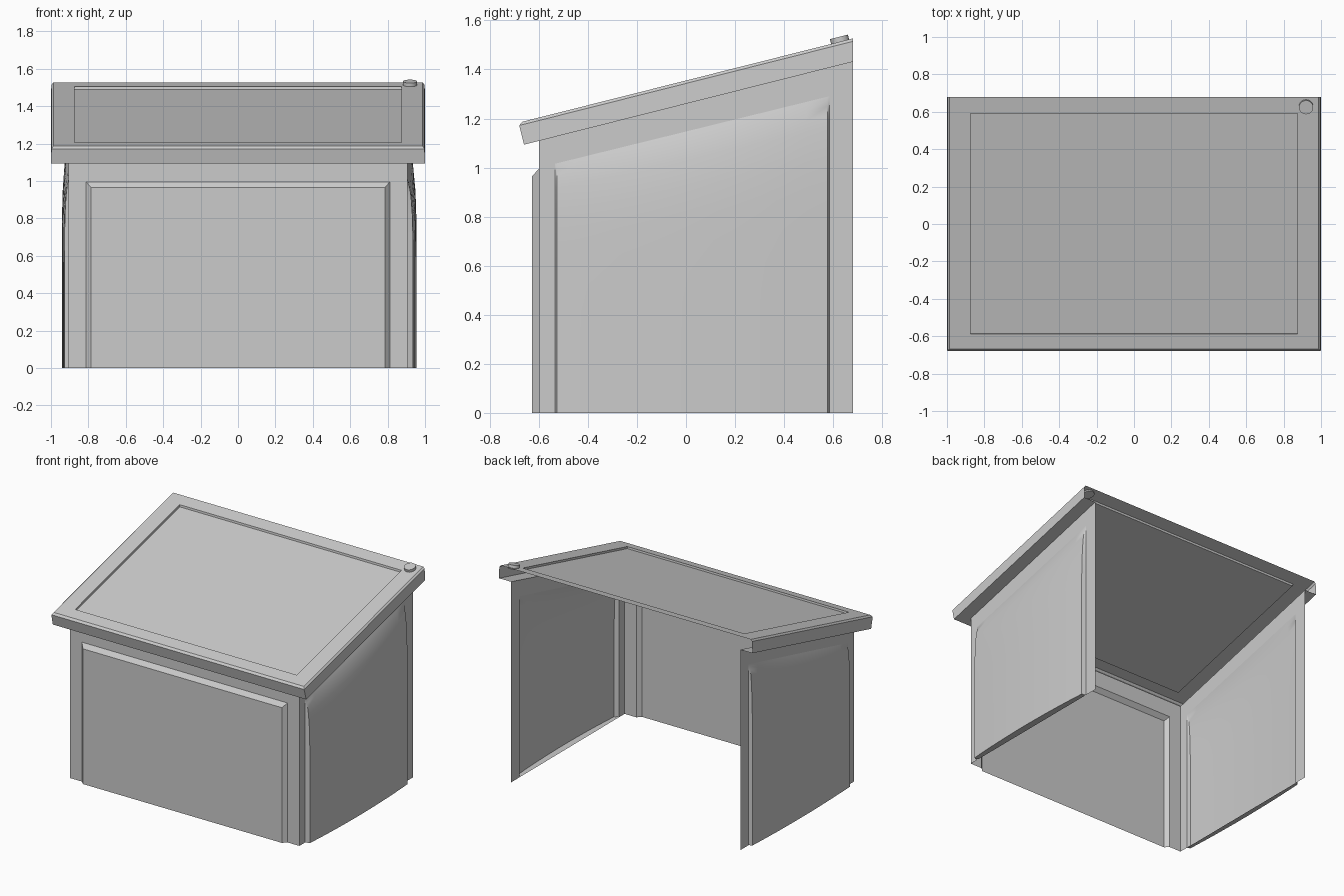
import bpy, bmesh, math
from mathutils import Vector, Matrix

if "Cube" in bpy.data.objects:
    bpy.data.objects.remove(bpy.data.objects["Cube"])

SLOPE = 0.252
WX, WF, BACK, LIP = 0.905, -0.60, 0.68, -0.095


def roof_z(y, dz=0.0):
    return 1.355 + SLOPE * y + dz


def strips(bm, rings, closed=False):
    """Bridge consecutive point rings; returns the last ring's vertices."""
    vs = [[bm.verts.new(p) for p in r] for r in rings]
    n = len(rings[0])
    for a, b in zip(vs, vs[1:]):
        for i in range(n if closed else n - 1):
            j = (i + 1) % n
            bm.faces.new((a[i], a[j], b[j], b[i]))
    return vs[-1]


def finish(bm, name, outward, angle=30):
    bmesh.ops.remove_doubles(bm, verts=bm.verts, dist=0.0005)
    bmesh.ops.recalc_face_normals(bm, faces=bm.faces)
    if sum(f.normal.dot(Vector(outward)) * f.calc_area() for f in bm.faces) < 0:
        bmesh.ops.reverse_faces(bm, faces=bm.faces)
    me = bpy.data.meshes.new(name)
    bm.to_mesh(me)
    bm.free()
    ob = bpy.data.objects.new(name, me)
    bpy.context.collection.objects.link(ob)
    bpy.ops.object.select_all(action='DESELECT')
    bpy.context.view_layer.objects.active = ob
    ob.select_set(True)
    bpy.ops.object.shade_smooth_by_angle(angle=math.radians(angle))
    return ob


# Roof: soffit, lip and top edge on three sides, then recessed top panel
def roof_ring(hx, yf, yb, dz):
    return [(x, y, roof_z(y, dz)) for x, y in
            ((-hx, yb), (-hx, yf), (hx, yf), (hx, yb))]


bm = bmesh.new()
strips(bm, [roof_ring(WX, WF, BACK, LIP), roof_ring(1.0, -0.66, BACK, LIP),
            roof_ring(0.998, -0.68, BACK, -0.012), roof_ring(0.987, -0.668, BACK, 0)])
last = strips(bm, [roof_ring(0.987, -0.668, BACK, 0), roof_ring(0.875, -0.587, 0.592, 0),
                   roof_ring(0.873, -0.585, 0.59, -0.014)], closed=True)
bm.faces.new(last)
finish(bm, "roof", (0, 0, 1))


# Front wall with a raised, bevelled panel
def front_ring(hx, y, top):
    return [(-hx, y, 0), (-hx, y, top), (hx, y, top), (hx, y, 0)]


bm = bmesh.new()
last = strips(bm, [front_ring(WX, WF, roof_z(WF, LIP)), front_ring(0.812, WF, 0.995),
                   front_ring(0.785, -0.627, 0.965)])
bm.faces.new(last)
finish(bm, "front_wall", (0, -1, 0))


# Side walls with a softly bulging panel
def panel_top(y):
    return 1.147 + 0.246 * y


def side_wall(name, s, peak):
    y0, y1 = -0.535, 0.585
    bm = bmesh.new()
    strips(bm, [
        [(s * WX, WF, 0), (s * WX, WF, roof_z(WF, LIP)),
         (s * WX, BACK, roof_z(BACK, LIP)), (s * WX, BACK, 0)],
        [(s * WX, y0, 0), (s * WX, y0, panel_top(y0)),
         (s * WX, y1, panel_top(y1)), (s * WX, y1, 0)]])
    us = [0.0, 0.008] + [i / 12 for i in range(1, 12)] + [0.992, 1.0]
    ws = [i / 10 for i in range(10)] + [0.94, 0.97, 0.99, 1.0]
    rows = []
    for w in ws:
        row = []
        for u in us:
            y = y0 + (y1 - y0) * u
            t = 2 * u - 1
            d = 0 if u in (0.0, 1.0) else peak * (1 - 0.4 * t * t) * (1 - w ** 10)
            row.append((s * (WX + d), y, w * panel_top(y)))
        rows.append(row)
    flange = [(s * WX, p[1], 0) for p in rows[0]]
    strips(bm, rows)
    strips(bm, [flange[1:-1], rows[0][1:-1]])
    finish(bm, name, (s, 0, 0), 40)


side_wall("right_wall", 1, 0.05)
side_wall("left_wall", -1, 0.037)

# Round cap on the back right roof corner
bm = bmesh.new()
bmesh.ops.create_cone(bm, cap_ends=True, segments=24, radius1=0.038, radius2=0.038, depth=0.03,
                      matrix=Matrix.Translation((0.92, 0.627, roof_z(0.627, 0.005)))
                      @ Matrix.Rotation(math.atan(SLOPE), 4, 'X'))
finish(bm, "roof_cap", (0, 0, 1))
